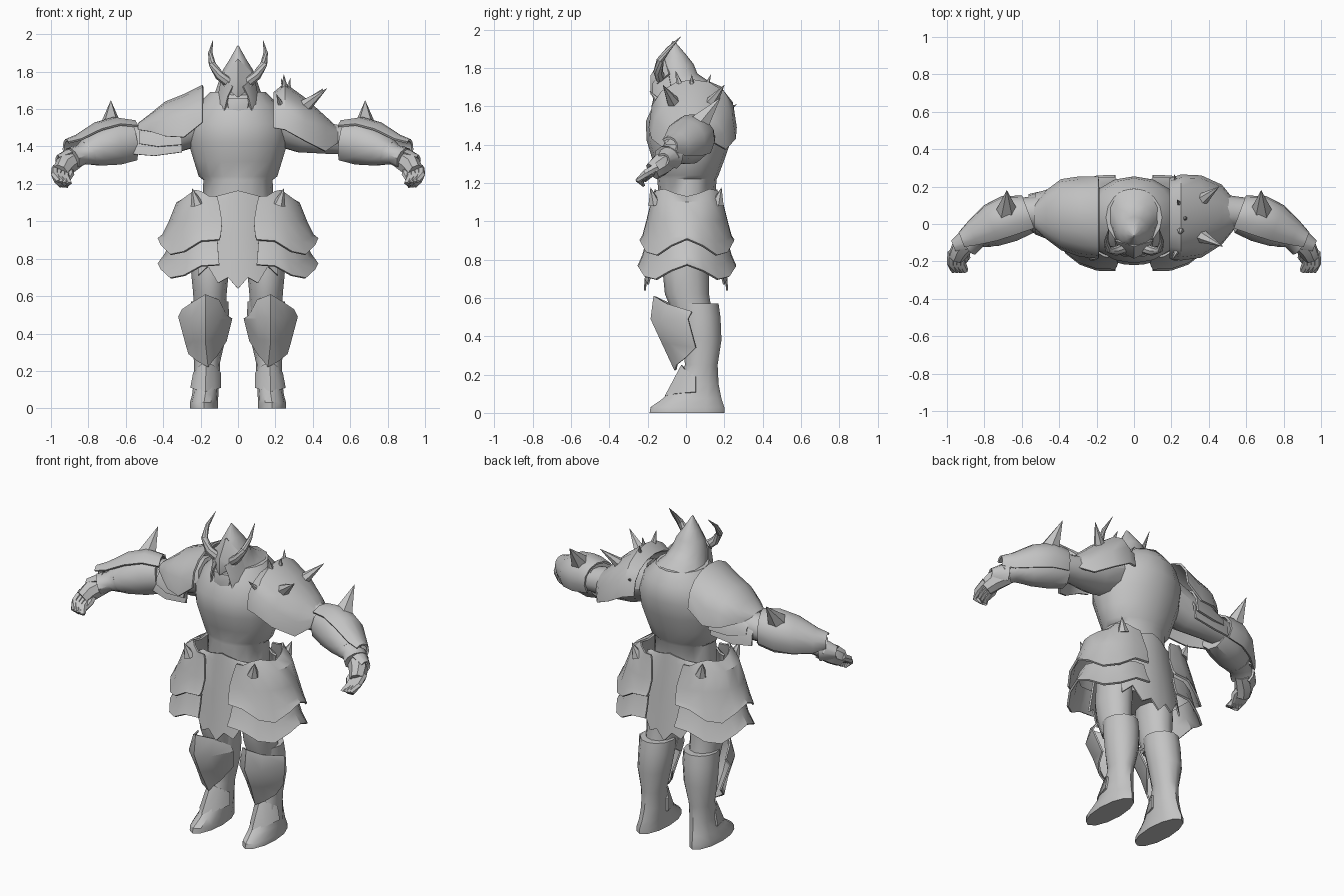
import bpy, bmesh, math
from mathutils import Vector
from math import sin, cos, pi, radians

steel = bpy.data.materials.new("grey_steel")
steel.diffuse_color = (0.55, 0.55, 0.55, 1)


def surface(name, rows, ring=False, thick=0.0, s=1, angle=38):
    """Skin rows of points; closed rings get caps, open sheets get thickness."""
    bm = bmesh.new()
    vs = [[bm.verts.new((p[0] * s, p[1], p[2])) for p in r] for r in rows]
    n = len(rows[0])
    for a, b in zip(vs, vs[1:]):
        for i in range(n if ring else n - 1):
            j = (i + 1) % n
            bm.faces.new((a[i], a[j], b[j], b[i]))
    if ring:
        bm.faces.new(vs[0])
        bm.faces.new(vs[-1])
    bmesh.ops.recalc_face_normals(bm, faces=bm.faces)
    if thick:
        bmesh.ops.solidify(bm, geom=bm.faces[:], thickness=thick)
        bmesh.ops.recalc_face_normals(bm, faces=bm.faces)
    me = bpy.data.meshes.new(name)
    bm.to_mesh(me)
    bm.free()
    me.materials.append(steel)
    me.shade_smooth()
    me.set_sharp_from_angle(angle=radians(angle))
    ob = bpy.data.objects.new(name, me)
    bpy.context.collection.objects.link(ob)
    return ob


def stack(name, levels, n=14, s=1):
    """Levels are z, half width, front y, back y, extra height at the back, centre x."""
    rows = []
    for lv in levels:
        z, rx, y0, y1, dz, cx = (list(lv) + [0, 0])[:6]
        row = []
        for i in range(n):
            t = 2 * pi * i / n
            k = (sin(t) + 1) / 2
            row.append((cx + rx * cos(t), y0 + (y1 - y0) * k, z + dz * k))
        rows.append(row)
    surface(name, rows, ring=True, s=s)


def tube(name, pts, n=8, s=1):
    """Points are x, y, z, horizontal radius, vertical radius."""
    rows = []
    for i, p in enumerate(pts):
        a, b = pts[max(i - 1, 0)], pts[min(i + 1, len(pts) - 1)]
        t = (Vector(b[:3]) - Vector(a[:3])).normalized()
        side = t.cross(Vector((0, 0, 1))).normalized()
        up = side.cross(t)
        rb = p[4] if len(p) > 4 else p[3]
        rows.append([Vector(p[:3]) + side * p[3] * cos(2 * pi * k / n)
                     + up * rb * sin(2 * pi * k / n) for k in range(n)])
    surface(name, rows, ring=True, s=s)


def spike(name, base, tip, r, s=1):
    tube(name, [(*base, r), (*tip, 0.001)], 6, s)


def arch(name, stations, s=1, n=8):
    """Plate arched over the arm: x, mid y, half depth, top z, bottom z."""
    rows = []
    for x, ym, ry, zt, zb in stations:
        ts = [-pi / 2 + pi * i / n for i in range(n + 1)]
        rows.append([(x, ym + ry * sin(t), zb + (zt - zb) * max(cos(t), 0) ** 0.8) for t in ts])
    surface(name, rows, thick=0.012, s=s)


def arm_shell(name, stations, t0, t1, s, n=6):
    """Plate wrapped round the forearm: centre and radius."""
    rows = []
    for x, y, z, r in stations:
        ts = [radians(t0 + (t1 - t0) * i / n) for i in range(n + 1)]
        rows.append([(x + .35 * r * cos(t), y + .93 * r * cos(t), z + r * sin(t)) for t in ts])
    surface(name, rows, thick=0.012, s=s)


def hip_plate(name, levels, s, n=10):
    """Flared side plate: z, centre x, half width, half depth, corner rise."""
    rows = []
    for z, cx, rx, ry, dz in levels:
        ts = [radians(-98 + 196 * i / n) for i in range(n + 1)]
        rows.append([(cx + rx * cos(t), .005 + ry * sin(t), z + dz * sin(2 * t) ** 2) for t in ts])
    surface(name, rows, thick=0.012, s=s)


# Body
stack("torso", [(1.10, .19, -.14, .15), (1.22, .185, -.15, .16), (1.24, .21, -.15, .17),
                (1.32, .235, -.175, .2), (1.42, .265, -.205, .235), (1.52, .27, -.21, .255),
                (1.62, .22, -.165, .245), (1.69, .15, -.12, .19)], 16)
stack("pelvis", [(.78, .19, -.12, .13), (1.12, .19, -.14, .15)])

# Helmet, chin and brow
stack("helmet", [(1.60, .16, -.12, .19, .1), (1.66, .12, -.13, .12, .07), (1.74, .1, -.14, .06, .03),
                 (1.80, .08, -.135, .04, .02), (1.86, .045, -.11, .0, .01), (1.94, .003, -.07, -.06)], 12)
stack("chin", [(1.55, .02, -.17, -.1), (1.60, .07, -.18, -.08), (1.66, .085, -.165, -.08)], 8)
surface("brow", [[(-.1, -.09, 1.77), (0, -.12, 1.87), (.1, -.09, 1.77)],
                 [(-.075, -.15, 1.72), (0, -.185, 1.76), (.075, -.15, 1.72)],
                 [(-.025, -.155, 1.68), (0, -.185, 1.66), (.025, -.155, 1.68)]], thick=.01)

# Front and back skirt panels with ragged hems
hem = [.64, .70, .67, .76, .71]
for name, d in (("front_skirt", -1), ("back_skirt", 1)):
    rows = []
    for z, w, depth in ((1.165, .17, .165), (1.11, .2, .17), (.92, .2, .19), (None, .215, .22)):
        rows.append([(w * u / 4, d * (depth - .07 * (u / 4) ** 2),
                      hem[abs(u)] if z is None else z - (.045 * abs(u) / 4 if z > 1.15 else 0))
                     for u in range(-4, 5)])
    surface(name, rows, thick=.01)

for s, side in ((1, "left"), (-1, "right")):
    # Horns and cheek guards
    tube(side + "_horn", [(.05, -.13, 1.74, .028), (.1, -.145, 1.78, .025), (.138, -.135, 1.84, .019),
                          (.148, -.09, 1.9, .012), (.135, -.025, 1.965, .001)], 8, s)
    surface(side + "_cheek_guard",
            [[(.09, -.09, 1.76), (.06, -.155, 1.75), (.03, -.175, 1.72)],
             [(.11, -.07, 1.66), (.09, -.14, 1.65), (.055, -.175, 1.67)],
             [(.145, -.06, 1.55), (.115, -.125, 1.56), (.075, -.165, 1.59)]], thick=.01, s=s)

    # Arm
    tube(side + "_upper_arm", [(.18, .03, 1.53, .14, .12), (.35, .05, 1.47, .115, .11),
                               (.5, .065, 1.44, .09, .085), (.6, .06, 1.43, .08, .075)], 10, s)
    tube(side + "_forearm", [(.56, .04, 1.43, .09, .11), (.66, .015, 1.415, .11, .12),
                             (.76, -.03, 1.385, .095, .095), (.82, -.06, 1.365, .07, .065)], 10, s)
    tube(side + "_wrist_cuff", [(.80, -.05, 1.37, .08, .075), (.84, -.07, 1.355, .062, .055),
                                (.89, -.10, 1.335, .075, .06)], 10, s)
    arm_shell(side + "_gauntlet", [(.56, .05, 1.435, .11), (.66, .03, 1.43, .13), (.76, -.01, 1.41, .12),
                                   (.86, -.06, 1.385, .08), (.92, -.09, 1.39, .05)], 135, -35, s)
    spike(side + "_elbow_spike", (.68, .07, 1.51), (.68, .18, 1.645), .06, s)
    arm_shell(side + "_hand_plate", [(.88, -.08, 1.335, .07), (.965, -.12, 1.32, .035)], 140, -60, s)

    # Hand
    tube(side + "_palm", [(.87, -.08, 1.33, .05, .055), (.925, -.13, 1.295, .055, .06),
                          (.95, -.175, 1.26, .045, .05)], 8, s)
    for i in range(4):
        o = .02 * i
        tube(f"{side}_finger_{i + 1}", [(.975 - o, -.15, 1.285 - o * .3, .022), (.98 - o, -.21, 1.25 - o * .3, .021),
                                        (.965 - o, -.245, 1.215 - o * .2, .019),
                                        (.945 - o * .5, -.22, 1.185, .008)], 6, s)
    tube(side + "_thumb", [(.905, -.12, 1.29, .022), (.895, -.18, 1.25, .02), (.91, -.215, 1.21, .008)], 6, s)

    # Hip plates
    hip_plate(side + "_upper_hip_plate", [(1.13, .13, .13, .185, .04), (1.10, .13, .2, .19, .01),
                                          (1.0, .12, .25, .215, 0), (.93, .13, .275, .235, -.04),
                                          (.91, .14, .29, .25, -.09)], s)
    hip_plate(side + "_lower_hip_plate", [(.90, .14, .22, .215, -.03), (.83, .14, .25, .235, -.06),
                                          (.775, .14, .29, .26, -.08)], s)
    for d in (-1, 1):
        spike(f"{side}_hip_point_{'front' if d < 0 else 'back'}", (.22, d * .165, 1.09),
              (.245, d * .185, 1.175), .035, s)

    # Leg and boot
    stack(side + "_thigh", [(.50, .085, -.06, .14, 0, .15), (.62, .09, -.11, .12, 0, .15),
                            (.72, .1, -.12, .12, 0, .15), (.9, .1, -.12, .12, 0, .14)], 12, s)
    stack(side + "_boot", [(0, .075, -.19, .2, 0, .182), (.03, .075, -.185, .2, 0, .182),
                           (.075, .07, -.12, .185, 0, .175), (.15, .068, -.05, .17, 0, .168),
                           (.25, .07, -.005, .165, 0, .165), (.38, .095, -.02, .185, 0, .16),
                           (.50, .103, -.04, .18, 0, .152), (.57, .1, -.05, .17, 0, .15)], 12, s)
    surface(side + "_shin_plate",
            [[(.06, .02, .50), (.10, -.10, .58), (.175, -.17, .61), (.24, -.10, .57), (.30, .03, .53)],
             [(.03, 0, .48), (.10, -.13, .48), (.175, -.185, .49), (.25, -.13, .48), (.32, .01, .49)],
             [(.06, .04, .36), (.11, -.08, .37), (.175, -.125, .36), (.235, -.08, .36), (.28, .05, .34)],
             [(.11, -.02, .28), (.13, -.05, .26), (.16, -.06, .22), (.215, -.05, .25), (.265, .0, .29)]],
            thick=.01, s=s)
    surface(side + "_ankle_plate",
            [[(.09, .05, .19), (.13, -.01, .23), (.17, -.025, .25), (.205, -.01, .23), (.24, .05, .19)],
             [(.09, .05, .11), (.125, -.06, .10), (.175, -.11, .09), (.225, -.06, .10), (.255, .05, .11)]],
            thick=.01, s=s)

# Plain shoulder plate with two layered plates beneath it
arch("right_shoulder_plate", [(.19, .035, .22, 1.73, 1.53), (.29, .04, .215, 1.68, 1.45),
                              (.39, .05, .19, 1.64, 1.455), (.47, .05, .13, 1.575, 1.48),
                              (.535, .04, .06, 1.525, 1.49)], -1)
arch("right_shoulder_middle_plate", [(.3, .05, .16, 1.6, 1.41), (.43, .05, .145, 1.56, 1.40),
                                     (.53, .055, .11, 1.50, 1.415)], -1)
arch("right_shoulder_lower_plate", [(.3, .05, .14, 1.56, 1.37), (.45, .055, .13, 1.53, 1.35),
                                    (.565, .06, .10, 1.50, 1.36)], -1)

# Spiked shoulder plate
arch("left_shoulder_plate", [(.19, .03, .215, 1.69, 1.5), (.25, .035, .23, 1.74, 1.49),
                             (.36, .04, .22, 1.66, 1.43), (.47, .05, .16, 1.56, 1.375),
                             (.535, .05, .08, 1.50, 1.42)])
spikes = [((.35, -.06, 1.61), (.475, -.12, 1.71), .04), ((.35, .12, 1.6), (.455, .2, 1.71), .04),
          ((.25, -.03, 1.70), (.245, -.055, 1.785), .022), ((.25, .10, 1.69), (.23, .13, 1.765), .018),
          ((.23, -.14, 1.62), (.205, -.19, 1.68), .018), ((.23, .2, 1.57), (.215, .265, 1.61), .018),
          ((.27, .03, 1.71), (.28, .03, 1.765), .015)]
for i, (base, tip, r) in enumerate(spikes):
    spike(f"shoulder_spike_{i + 1}", base, tip, r)
